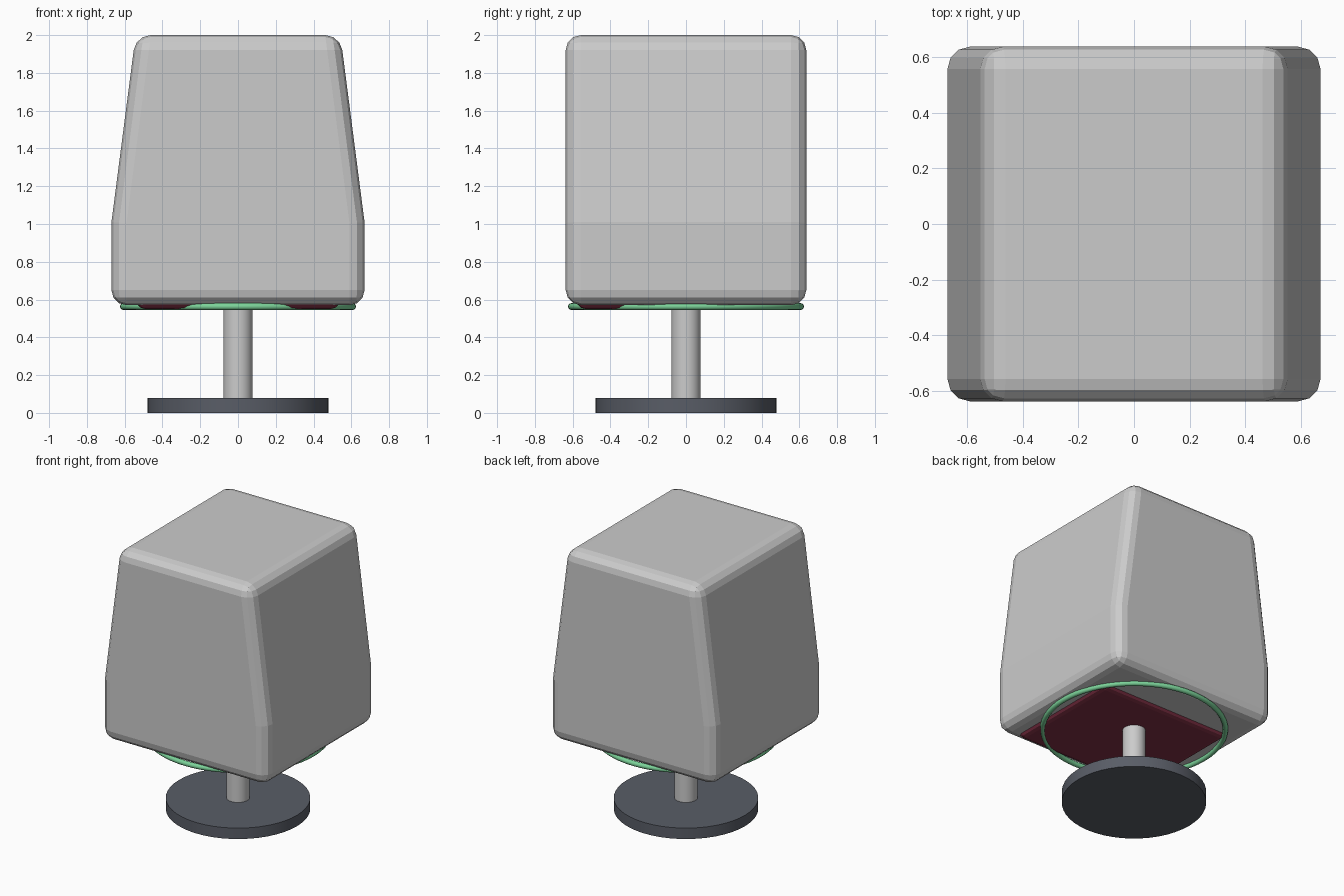
import bpy, bmesh, math

if "Cube" in bpy.data.objects:
    bpy.data.objects.remove(bpy.data.objects["Cube"])


def colour(obj, name, rgb):
    mat = bpy.data.materials.new(name)
    mat.diffuse_color = (*rgb, 1)
    mat.use_nodes = True
    mat.node_tree.nodes["Principled BSDF"].inputs["Base Color"].default_value = mat.diffuse_color
    obj.data.materials.append(mat)


def bevel(obj, width, segments):
    m = obj.modifiers.new("rounded_edges", 'BEVEL')
    m.width, m.segments = width, segments
    m.limit_method, m.angle_limit = 'ANGLE', math.radians(30)


def cylinder(name, radius, z0, z1, sides):
    bpy.ops.mesh.primitive_cylinder_add(vertices=sides, radius=radius, depth=z1 - z0,
                                        location=(0, 0, (z0 + z1) / 2))
    obj = bpy.context.object
    obj.name = name
    bpy.ops.object.shade_smooth_by_angle()
    return obj


# Pod shell: front outline mirrored in x, extruded front to back
half = [(0.67, 0.57), (0.67, 1.01), (0.542, 2.0)]
outline = half + [(-x, z) for x, z in reversed(half)]
bm = bmesh.new()
face = bm.faces.new([bm.verts.new((x, -0.637, z)) for x, z in outline])
ext = bmesh.ops.extrude_face_region(bm, geom=[face])
bmesh.ops.translate(bm, vec=(0, 1.274, 0),
                    verts=[g for g in ext["geom"] if isinstance(g, bmesh.types.BMVert)])
bmesh.ops.recalc_face_normals(bm, faces=bm.faces)
mesh = bpy.data.meshes.new("pod_shell")
bm.to_mesh(mesh)
bm.free()
shell = bpy.data.objects.new("pod_shell", mesh)
bpy.context.collection.objects.link(shell)
bevel(shell, 0.08, 3)

# Seat cushion, set forward and peeking out under the shell
bpy.ops.mesh.primitive_cube_add(size=1, location=(0, -0.12, 0.62))
cushion = bpy.context.object
cushion.name = "seat_cushion"
cushion.scale = (1.08, 0.92, 0.14)
bpy.ops.object.transform_apply(location=False, rotation=False, scale=True)
bevel(cushion, 0.05, 3)
colour(cushion, "dark_red", (0.22, 0.03, 0.06))

# Glow ring under the shell
bpy.ops.mesh.primitive_torus_add(major_radius=0.607, minor_radius=0.018, major_segments=64,
                                 minor_segments=12, location=(0, 0, 0.563))
ring = bpy.context.object
ring.name = "trim_ring"
bpy.ops.object.shade_smooth()
colour(ring, "green", (0.2, 0.65, 0.32))

# Pedestal
cylinder("pedestal_column", 0.077, 0.08, 0.6, 32)
base = cylinder("pedestal_base", 0.48, 0.0, 0.08, 48)
colour(base, "dark_slate", (0.1, 0.11, 0.135))
